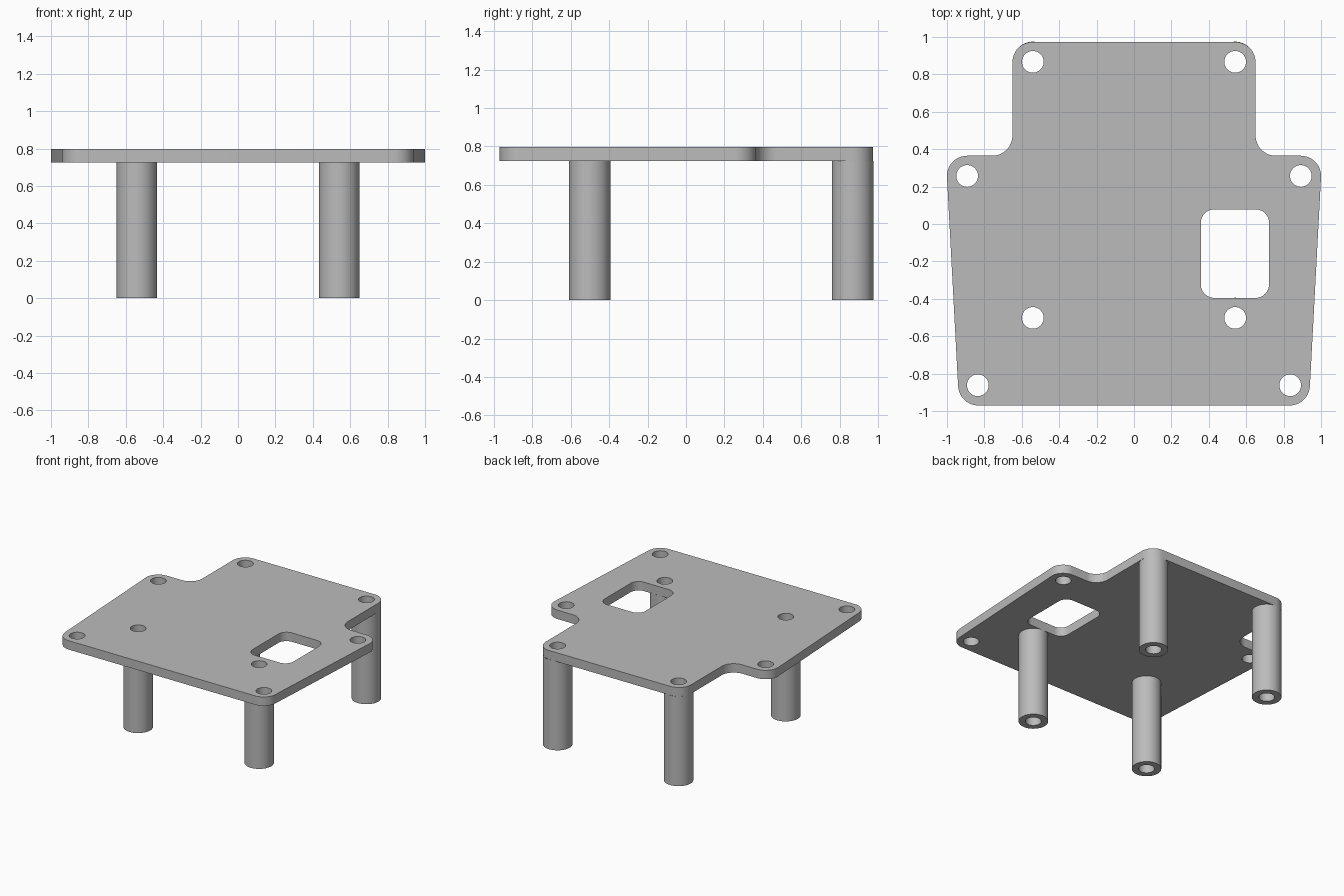
import bpy, bmesh, math
from mathutils import Vector

cube = bpy.data.objects.get("Cube")
if cube:
    bpy.data.objects.remove(cube, do_unlink=True)

PLATE_BOTTOM, PLATE_TOP = 0.725, 0.797
HOLE_R, LEG_R = 0.058, 0.108

grey = bpy.data.materials.new("plain grey")
grey.use_nodes = True
grey.diffuse_color = (0.5, 0.5, 0.5, 1)
grey.node_tree.nodes["Principled BSDF"].inputs["Base Color"].default_value = (0.5, 0.5, 0.5, 1)


def circle(x, y, r, n=48):
    return [(x + r * math.cos(2 * math.pi * i / n), y + r * math.sin(2 * math.pi * i / n))
            for i in range(n)]


def rounded(corners, r, steps=12):
    """Round every corner of a polygon, convex or concave, with an arc."""
    pts = []
    for i, c in enumerate(corners):
        c = Vector(c)
        a = (Vector(corners[i - 1]) - c).normalized()
        b = (Vector(corners[(i + 1) % len(corners)]) - c).normalized()
        half = a.angle(b) / 2
        centre = c + (a + b).normalized() * r / math.sin(half)
        start = c + a * r / math.tan(half) - centre
        end = c + b * r / math.tan(half) - centre
        sweep = start.angle(end)
        for k in range(steps + 1):
            t = k / steps
            v = start * math.sin((1 - t) * sweep) + end * math.sin(t * sweep)
            pts.append(tuple(centre + v / math.sin(sweep)))
    return pts


def extrude_loops(name, loops, z0, z1, top=True):
    """Fill an outline with holes, then raise it into a solid."""
    bm = bmesh.new()
    edges = []
    for loop in loops:
        vs = [bm.verts.new((x, y, z0)) for x, y in loop]
        edges += [bm.edges.new((v, vs[i - 1])) for i, v in enumerate(vs)]
    bmesh.ops.triangle_fill(bm, edges=edges, use_beauty=True, normal=(0, 0, -1))
    ext = bmesh.ops.extrude_face_region(bm, geom=bm.faces[:], use_keep_orig=True)["geom"]
    bmesh.ops.translate(bm, vec=(0, 0, z1 - z0),
                        verts=[g for g in ext if isinstance(g, bmesh.types.BMVert)])
    bmesh.ops.recalc_face_normals(bm, faces=bm.faces[:])
    if not top:
        lids = [f for f in bm.faces if all(v.co.z > z1 - 1e-4 for v in f.verts)]
        bmesh.ops.delete(bm, geom=lids, context='FACES_ONLY')
    mesh = bpy.data.meshes.new(name)
    bm.to_mesh(mesh)
    bm.free()
    mesh.materials.append(grey)
    obj = bpy.data.objects.new(name, mesh)
    bpy.context.collection.objects.link(obj)
    bpy.ops.object.select_all(action='DESELECT')
    obj.select_set(True)
    bpy.context.view_layer.objects.active = obj
    bpy.ops.object.shade_smooth_by_angle(angle=math.radians(30))
    return obj


# Plate: mirrored stepped outline, screw holes and one rounded window
half = [(0.935, -0.97), (1.006, 0.365), (0.65, 0.365), (0.65, 0.973)]
outline = rounded(half + [(-x, y) for x, y in reversed(half)], 0.108)
window = rounded([(0.357, -0.395), (0.722, -0.395), (0.722, 0.078), (0.357, 0.078)], 0.072)
leg_spots = [(0.541, 0.867), (0.541, -0.502)]
hole_spots = leg_spots + [(0.892, 0.257), (0.835, -0.862)]
holes = [circle(s * x, y, HOLE_R) for x, y in hole_spots for s in (1, -1)]
extrude_loops("plate", [outline, window] + holes, PLATE_BOTTOM, PLATE_TOP)

# Legs: hollow tubes under four of the holes
for end, (x, y) in zip(("back", "front"), leg_spots):
    for side, s in (("left", 1), ("right", -1)):
        extrude_loops(f"{end}_{side}_leg",
                      [circle(s * x, y, LEG_R), circle(s * x, y, HOLE_R)],
                      0, PLATE_BOTTOM, top=False)
